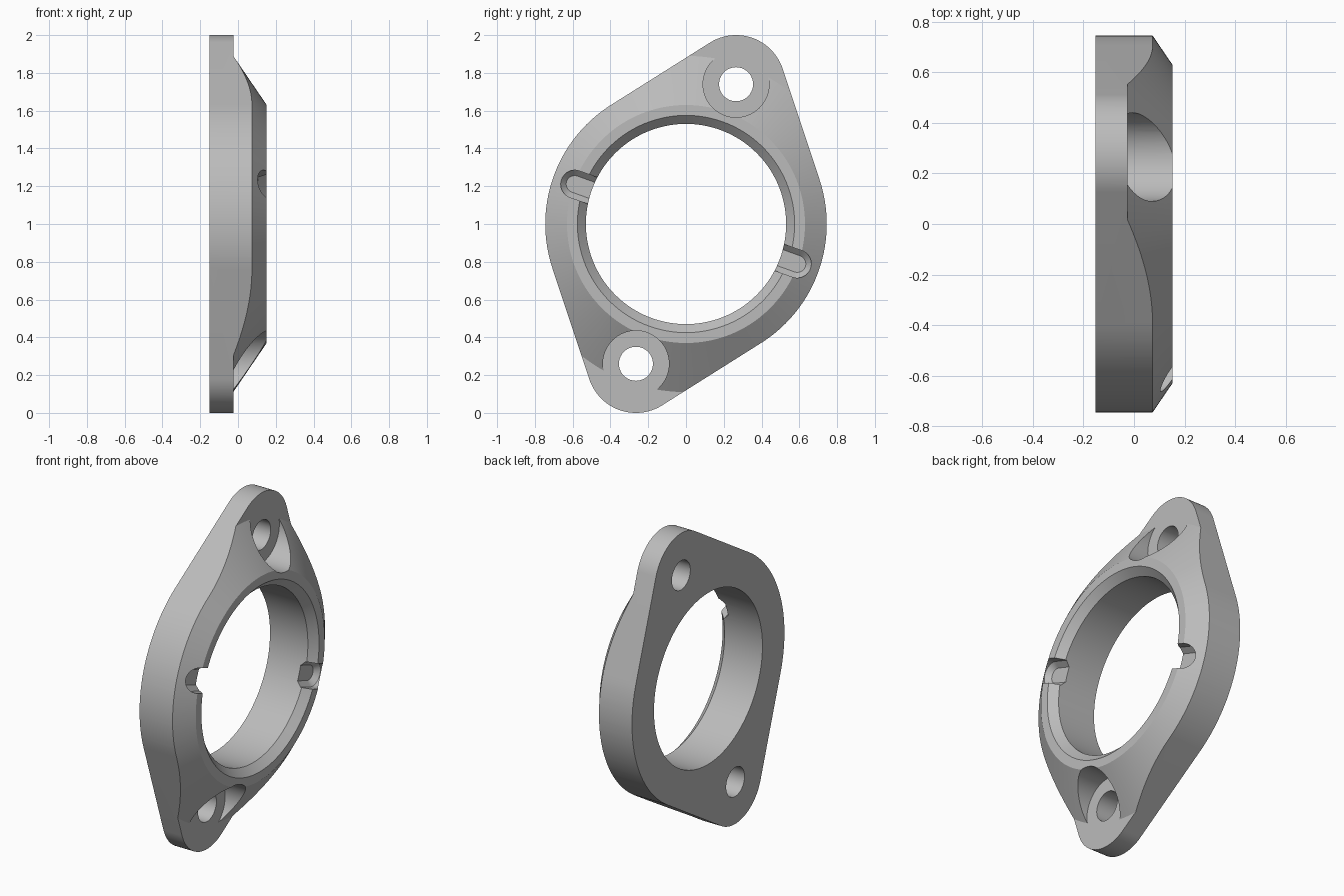
import bpy, bmesh, math
from mathutils import Matrix, Vector

if "Cube" in bpy.data.objects:
    bpy.data.objects.remove(bpy.data.objects["Cube"], do_unlink=True)

HALF, STEP = 0.152, -0.025        # half thickness, height of the ear faces
BODY_R, EAR_R = 0.745, 0.26
EAR = Vector((0.265, 0.74))       # ear centre in the (y, z) plane
TILT = math.atan2(EAR.y, EAR.x)
N = 160

metal = bpy.data.materials.new("grey metal")
metal.use_nodes = True
grey = (0.5, 0.5, 0.5, 1)
metal.diffuse_color = grey
metal.node_tree.nodes["Principled BSDF"].inputs["Base Color"].default_value = grey


def make(name, bm):
    bmesh.ops.recalc_face_normals(bm, faces=bm.faces)
    mesh = bpy.data.meshes.new(name)
    bm.to_mesh(mesh)
    bm.free()
    mesh.materials.append(metal)
    obj = bpy.data.objects.new(name, mesh)
    bpy.context.collection.objects.link(obj)
    obj.location.z = 1
    return obj


def loft(name, sections):
    """Solid through (x, outline) sections; outlines hold (y, z) points."""
    bm = bmesh.new()
    rings = [[bm.verts.new((x, p[0], p[1])) for p in pts] for x, pts in sections]
    for a, b in zip(rings, rings[1:]):
        for i in range(len(a)):
            j = (i + 1) % len(a)
            bm.faces.new((a[i], a[j], b[j], b[i]))
    bm.faces.new(rings[0])
    bm.faces.new(rings[-1])
    return make(name, bm)


def arc(centre, r, start, end, n):
    return [(centre[0] + r * math.cos(start + (end - start) * i / n),
             centre[1] + r * math.sin(start + (end - start) * i / n))
            for i in range(n + 1)]


def circle(centre, r, n=N):
    return arc(centre, r, 0, math.tau, n)[:-1]


def slot_outline(half_width, angle):
    """Radial slot with a rounded outer end, open towards the bore."""
    pts = [(0.4, -half_width)] + arc((0.626, 0), half_width, -math.pi / 2, math.pi / 2, 24)
    pts.append((0.4, half_width))
    turn = Matrix.Rotation(angle, 2)
    return [turn @ Vector(p) for p in pts]


def boolean(target, tool, operation):
    mod = target.modifiers.new(tool.name, 'BOOLEAN')
    mod.operation, mod.solver, mod.object = operation, 'EXACT', tool
    bpy.context.view_layer.objects.active = target
    bpy.ops.object.modifier_apply(modifier=mod.name)
    bpy.data.objects.remove(tool, do_unlink=True)


# Two-eared flange outline: round body with tangent sides to the ears
spread = math.acos((BODY_R - EAR_R) / EAR.length)
outline = []
for k in (0, 1):
    a = TILT + k * math.pi
    outline += arc(EAR * (1 - 2 * k), EAR_R, a - spread, a + spread, 32)
    outline += arc((0, 0), BODY_R, a + spread, a + math.pi - spread, 48)
flange = loft("flange", [(-HALF, outline), (HALF, outline)])

# Conical front above the flat ears
o = (0, 0)
cone = loft("cone_envelope", [(-0.4, circle(o, 1.3)), (STEP, circle(o, 1.3)),
                              (STEP, circle(o, 0.89)), (HALF, circle(o, 0.63)),
                              ])
boolean(flange, cone, 'INTERSECT')

# Central bore with a chamfered mouth
bore = loft("bore_cutter", [(-0.4, circle(o, 0.53)), (HALF - 0.045, circle(o, 0.53)),
                            (HALF, circle(o, 0.575)), (0.4, circle(o, 0.575))])
boolean(flange, bore, 'DIFFERENCE')

# Bolt holes, spot faces and key slots on both sides
for k in (0, 1):
    c = EAR * (1 - 2 * k)
    boolean(flange, loft("spot_face_cutter", [(STEP, circle(c, 0.175, 72)),
                                              (0.4, circle(c, 0.175, 72))]), 'DIFFERENCE')
    boolean(flange, loft("bolt_hole_cutter", [(-0.4, circle(c, 0.09, 56)),
                                              (0.4, circle(c, 0.09, 56))]), 'DIFFERENCE')
    a = TILT + math.pi / 2 + k * math.pi
    wide, narrow = slot_outline(0.074, a), slot_outline(0.045, a)
    boolean(flange, loft("key_slot_cutter", [(0.07, narrow), (0.1, wide), (0.4, wide)]),
            'DIFFERENCE')

bpy.ops.object.select_all(action='DESELECT')
flange.select_set(True)
bpy.context.view_layer.objects.active = flange
bpy.ops.object.shade_smooth_by_angle(angle=math.radians(25))
